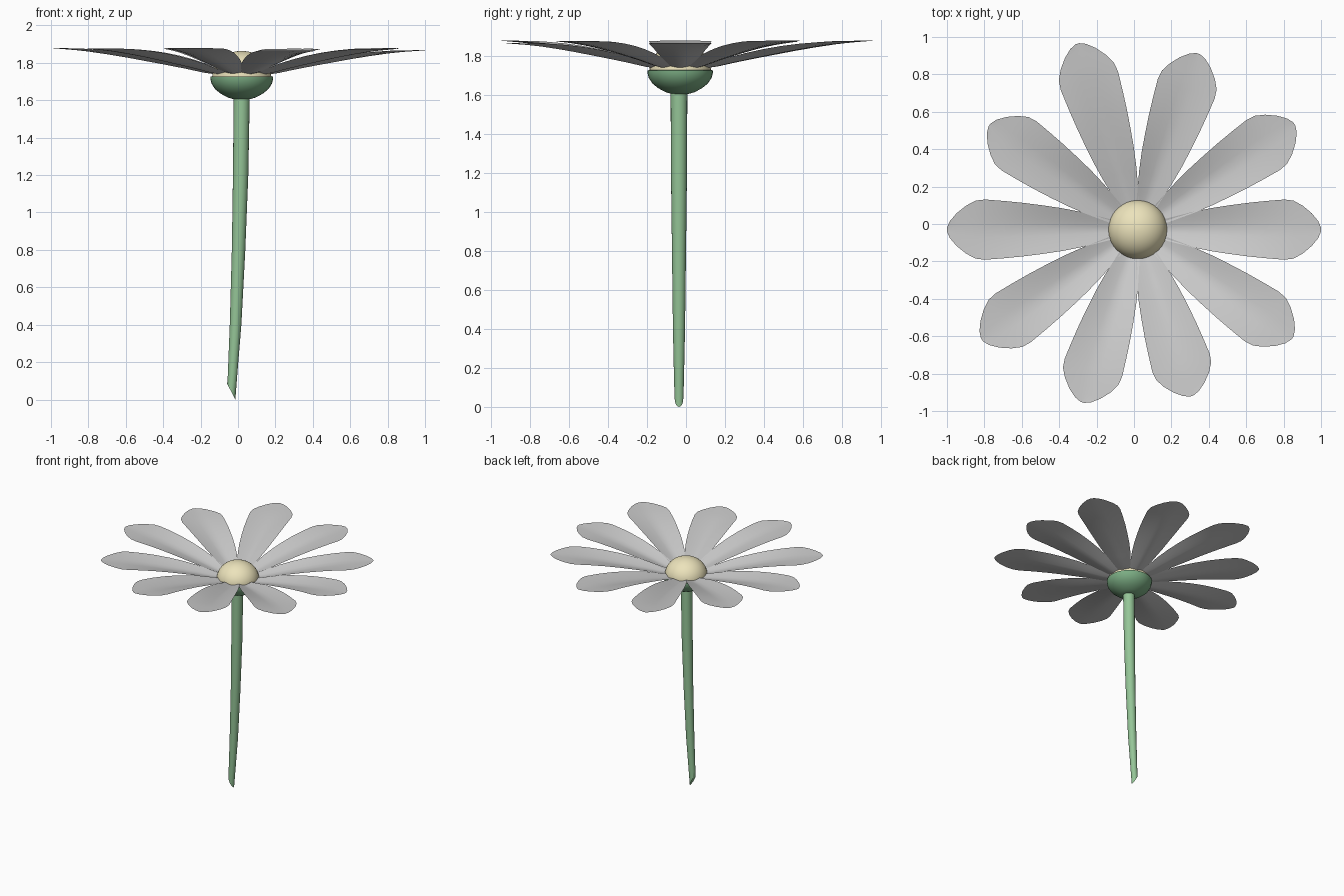
import bpy, bmesh, math

if "Cube" in bpy.data.objects:
    bpy.data.objects.remove(bpy.data.objects["Cube"])

CX, CY = 0.02, -0.03   # axis of the flower head


def make(name, verts, faces, color=None, angle=50):
    me = bpy.data.meshes.new(name)
    me.from_pydata(verts, [], faces)
    ob = bpy.data.objects.new(name, me)
    bpy.context.collection.objects.link(ob)
    if color:
        mat = bpy.data.materials.new(name + "_colour")
        mat.diffuse_color = (*color, 1)
        mat.use_nodes = True
        mat.node_tree.nodes["Principled BSDF"].inputs["Base Color"].default_value = mat.diffuse_color
        me.materials.append(mat)
    bpy.ops.object.select_all(action='DESELECT')
    ob.select_set(True)
    bpy.context.view_layer.objects.active = ob
    bpy.ops.object.shade_smooth_by_angle(angle=math.radians(angle))
    return ob


def rings(name, sections, color, n=32, cut=0.0):
    """Skin circles (x, y, z, r) from bottom to top; cut slants the first one."""
    verts, faces = [], []
    for k, (x, y, z, r) in enumerate(sections):
        for i in range(n):
            a = 2 * math.pi * i / n
            dz = -cut * math.cos(a) if k == 0 else 0
            verts.append((x + r * math.cos(a), y + r * math.sin(a), z + dz))
    for k in range(len(sections) - 1):
        for i in range(n):
            j = (i + 1) % n
            faces.append((k * n + i, k * n + j, (k + 1) * n + j, (k + 1) * n + i))
    faces.append(tuple(reversed(range(n))))
    faces.append(tuple(range(len(verts) - n, len(verts))))
    return make(name, verts, faces, color)


# Stem: gently bent, tapering, with a slanted cut at the bottom
rings("stem", [(-0.036, CY - 0.006, 0.042, 0.022), (-0.03, CY - 0.006, 0.12, 0.025),
               (-0.013, CY - 0.006, 0.4, 0.031), (0.003, CY - 0.006, 0.8, 0.036),
               (0.014, CY - 0.006, 1.2, 0.041), (0.02, CY - 0.006, 1.63, 0.043)],
      (0.30, 0.56, 0.31), n=20, cut=0.042)

# Green cup under the petals
cup = [(1.605, 0.04), (1.615, 0.075), (1.635, 0.112), (1.66, 0.143),
       (1.69, 0.162), (1.715, 0.168), (1.727, 0.168), (1.728, 0.145)]
rings("flower_cup", [(CX, CY, z, r) for z, r in cup], (0.20, 0.42, 0.23))

# Cream domed centre
dome = [(CX, CY, 1.727 + 0.137 * math.sin(t), 0.158 * math.cos(t))
        for t in [math.radians(88 * k / 10) for k in range(11)]]
rings("flower_centre", dome, (0.84, 0.77, 0.50))

# Petals: rows of (distance, half width, rib height, edge height)
ROWS = [(0.10, 0.045, 1.733, 1.740), (0.20, 0.070, 1.748, 1.766),
        (0.30, 0.095, 1.770, 1.795), (0.40, 0.115, 1.790, 1.818),
        (0.50, 0.130, 1.809, 1.838), (0.60, 0.143, 1.828, 1.854),
        (0.70, 0.153, 1.845, 1.866), (0.80, 0.161, 1.860, 1.874),
        (0.85, 0.155, 1.866, 1.877), (0.90, 0.128, 1.871, 1.878),
        (0.95, 0.087, 1.875, 1.879), (0.985, 0.045, 1.878, 1.880),
        (1.00, 0.010, 1.879, 1.880)]
COLS = 8


def petal(k, angle, length, drop):
    c, s = math.cos(math.radians(angle)), math.sin(math.radians(angle))
    verts, faces = [], []
    for d, w, rib, edge in ROWS:
        for j in range(COLS + 1):
            v = 2 * j / COLS - 1
            a, b = d * length, v * w
            z = rib + (edge - rib) * abs(v) ** 1.3 - drop * d
            verts.append((CX + a * c - b * s, CY + a * s + b * c, z))
    m = COLS + 1
    for i in range(len(ROWS) - 1):
        for j in range(COLS):
            p = i * m + j
            faces.append((p, p + m, p + m + 1, p + 1))
    make(f"petal_{k}", verts, faces, angle=60)


for k, p in enumerate([(0, 0.98, 0.012), (34, 1.01, 0), (71, 0.995, 0.004), (108, 1.045, 0),
                       (144.8, 0.97, 0.004), (180, 1.02, 0), (215.3, 1.02, 0.002),
                       (252.2, 0.97, 0), (288, 0.935, 0.014), (325, 1.01, 0.004)]):
    petal(k + 1, *p)
